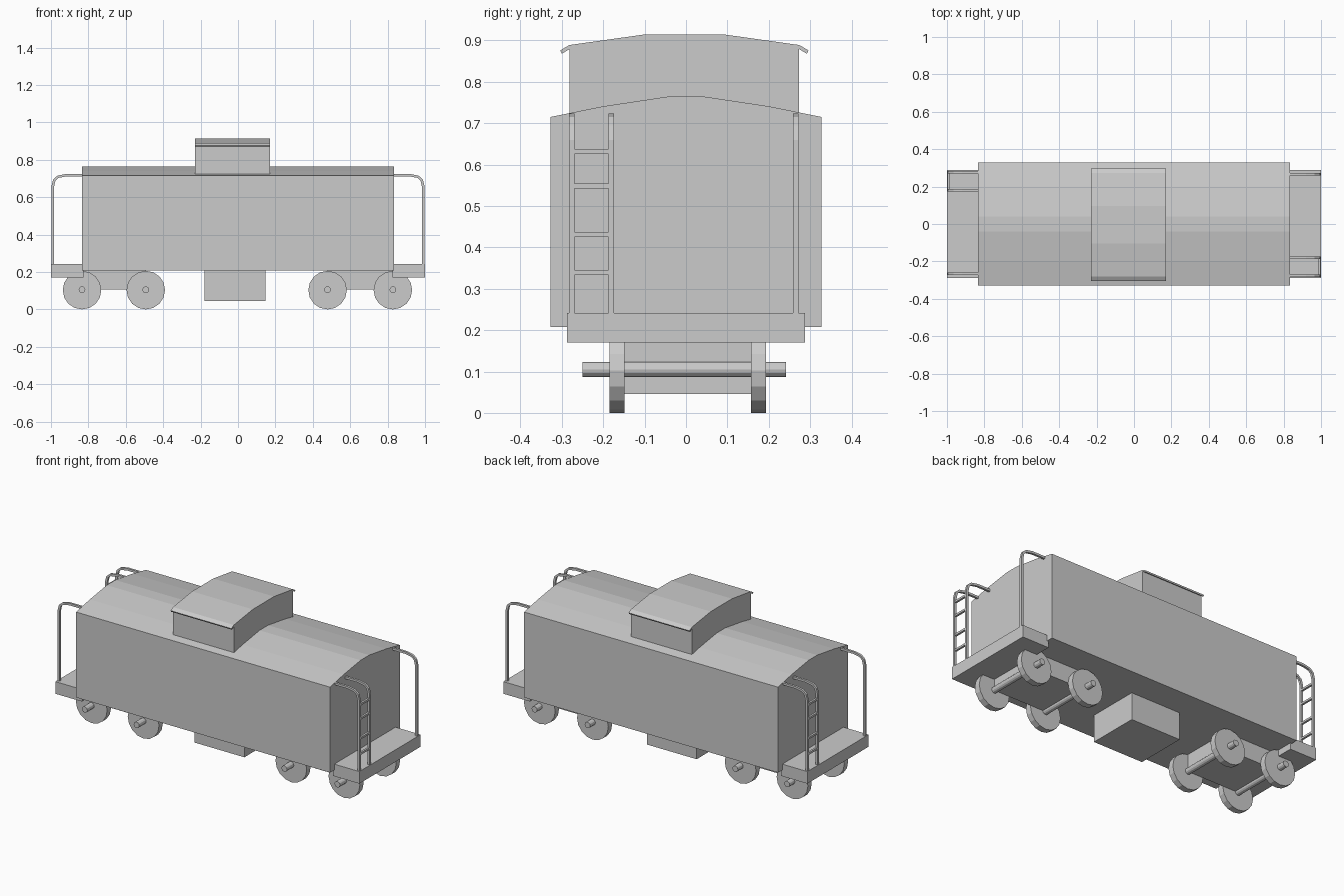
import bpy, bmesh, math
from mathutils import Matrix, Vector

if "Cube" in bpy.data.objects:
    bpy.data.objects.remove(bpy.data.objects["Cube"])


def finish(bm, name):
    bmesh.ops.recalc_face_normals(bm, faces=bm.faces)
    me = bpy.data.meshes.new(name)
    bm.to_mesh(me)
    bm.free()
    ob = bpy.data.objects.new(name, me)
    bpy.context.collection.objects.link(ob)
    return ob


def box(name, x, y, z):
    bm = bmesh.new()
    bmesh.ops.create_cube(bm, size=1)
    for v in bm.verts:
        v.co = [a + (b - a) * (c + 0.5) for (a, b), c in zip((x, y, z), v.co)]
    return finish(bm, name)


def prism(name, outline, axis, lo, hi):
    """Extrude a 2D outline along 'x' (outline is y,z) or 'y' (outline is x,z)."""
    bm = bmesh.new()
    place = (lambda a, b: (lo, a, b)) if axis == 'x' else (lambda a, b: (a, lo, b))
    face = bm.faces.new([bm.verts.new(place(a, b)) for a, b in outline])
    ext = bmesh.ops.extrude_face_region(bm, geom=[face])['geom']
    shift = Vector((hi - lo, 0, 0)) if axis == 'x' else Vector((0, hi - lo, 0))
    bmesh.ops.translate(bm, vec=shift, verts=[v for v in ext if isinstance(v, bmesh.types.BMVert)])
    return finish(bm, name)


def cylinder(name, x, z, r, y0, y1, sides):
    bm = bmesh.new()
    m = Matrix.Translation((x, (y0 + y1) / 2, z)) @ Matrix.Rotation(math.pi / 2, 4, 'X')
    bmesh.ops.create_cone(bm, cap_ends=True, segments=sides, radius1=r, radius2=r,
                          depth=y1 - y0, matrix=m)
    return finish(bm, name)


# Car body with arched roof
arch = [(0.328, 0.715), (0.2, 0.741), (0.04, 0.765)]
prism("car_body", [(-0.328, 0.207), (0.328, 0.207)] + arch + [(-y, z) for y, z in reversed(arch)],
      'x', -0.835, 0.835)

# Cupola walls and thin overhanging roof
cy = -0.004
prism("cupola_walls", [(cy - 0.277, 0.70), (cy + 0.277, 0.70), (cy + 0.277, 0.885),
                       (cy + 0.1, 0.908), (cy - 0.1, 0.908), (cy - 0.277, 0.885)],
      'x', -0.23, 0.17)
top = [(0.300, 0.876), (0.278, 0.889), (0.1, 0.914)]
upper = top + [(-y, z) for y, z in reversed(top)]
lower = [(y * 0.987, z - 0.008) for y, z in reversed(upper)]
prism("cupola_roof", [(y + cy, z) for y, z in upper + lower], 'x', -0.23, 0.17)

# Underfloor equipment box
box("underfloor_box", (-0.18, 0.147), (-0.15, 0.157), (0.046, 0.22))

# Trucks: frame, axles and wheels
for side, xs in (("left", (-0.834, -0.493)), ("right", (0.479, 0.828))):
    box(f"{side}_truck_frame", xs, (-0.15, 0.157), (0.105, 0.215))
    for i, x in enumerate(xs, 1):
        cylinder(f"{side}_axle_{i}", x, 0.105, 0.018, -0.25, 0.242, 12)
        for label, y in (("front", -0.185), ("back", 0.157)):
            cylinder(f"{side}_{label}_wheel_{i}", x, 0.103, 0.103, y, y + 0.036, 16)

# Rail outline: out from the wall, round the bend, down to the platform
outer = [(0.82, 0.724), (0.92, 0.724), (0.965, 0.715), (0.988, 0.695), (0.997, 0.66), (0.997, 0.235)]
inner = [(0.82, 0.711), (0.919, 0.711), (0.960, 0.703), (0.976, 0.689), (0.983, 0.658), (0.983, 0.235)]
rail = outer + inner[::-1]

# End platforms with ladder and handrail; the left end is the right end turned half round
for side, turn in (("right", 0), ("left", math.pi)):
    parts = [box(f"{side}_platform", (0.825, 1.0), (-0.288, 0.288), (0.17, 0.242))]
    for label, y in (("ladder_outer_rail", -0.283), ("ladder_inner_rail", -0.187), ("handrail", 0.259)):
        parts.append(prism(f"{side}_{label}", rail, 'y', y, y + 0.013))
    for i, z in enumerate((0.339, 0.431, 0.548, 0.632), 1):
        parts.append(box(f"{side}_ladder_rung_{i}", (0.984, 0.996), (-0.275, -0.18), (z - 0.006, z + 0.006)))
    for ob in parts:
        ob.data.transform(Matrix.Rotation(turn, 4, 'Z'))
